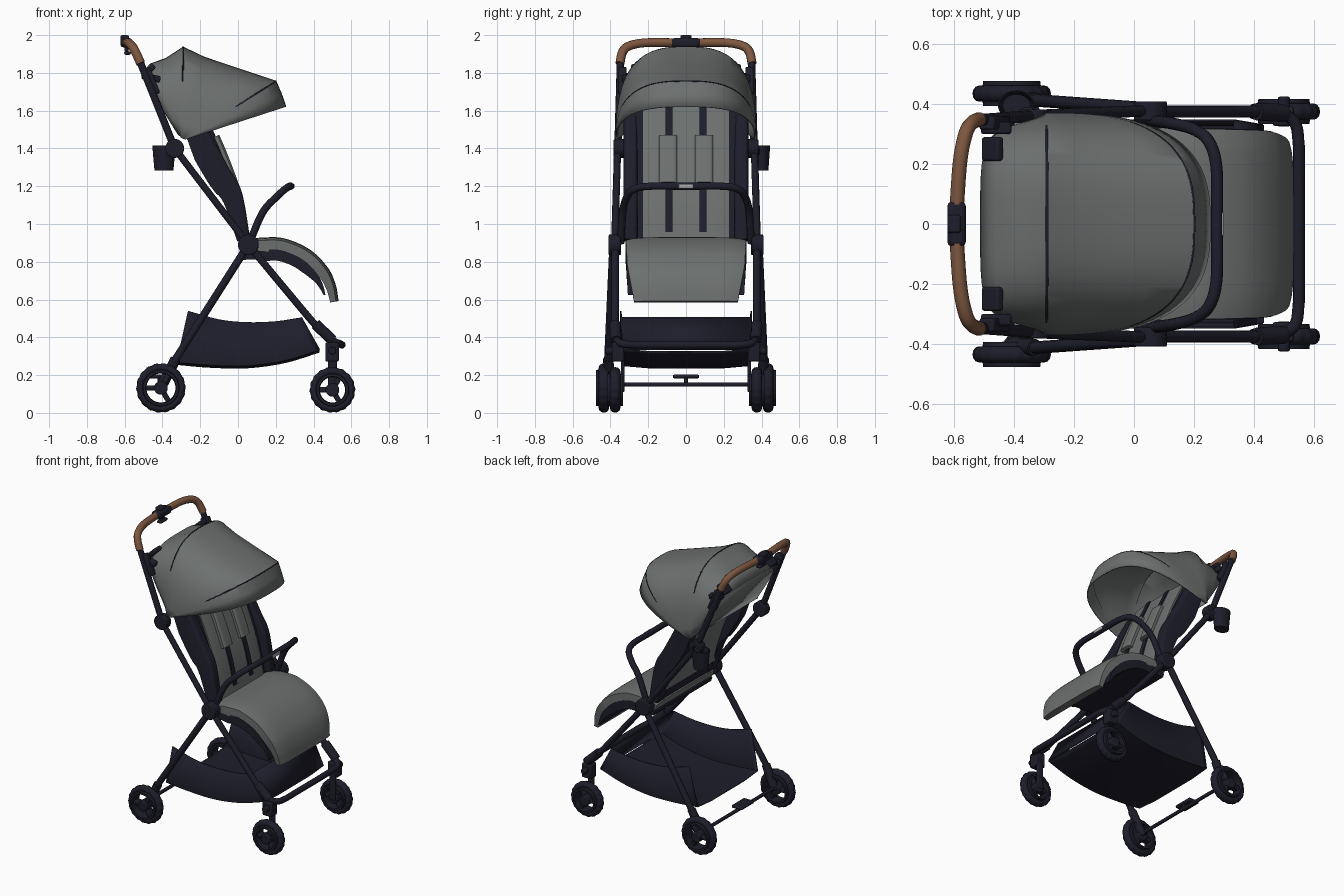
import bpy, bmesh, math
from math import sin, cos, pi, copysign
from mathutils import Vector

if "Cube" in bpy.data.objects:
    bpy.data.objects.remove(bpy.data.objects["Cube"])


def material(name, rgb):
    m = bpy.data.materials.new(name)
    m.use_nodes = True
    m.diffuse_color = (*rgb, 1)
    m.node_tree.nodes["Principled BSDF"].inputs["Base Color"].default_value = (*rgb, 1)
    return m


DARK = material("dark navy", (0.0125, 0.0125, 0.024))
GREY = material("grey fabric", (0.15, 0.162, 0.157))
BROWN = material("brown leather", (0.205, 0.095, 0.05))
SILVER = material("silver", (0.45, 0.45, 0.46))


def finish(o, name, mat, angle=40):
    o.name = name
    o.data.materials.clear()
    o.data.materials.append(mat)
    bpy.ops.object.select_all(action='DESELECT')
    o.select_set(True)
    bpy.context.view_layer.objects.active = o
    bpy.ops.object.shade_smooth_by_angle(angle=math.radians(angle))
    return o


def smooth(pts, n=6):
    """Rounded path through a few points."""
    p = [Vector(q) for q in pts]
    p = [2 * p[0] - p[1]] + p + [2 * p[-1] - p[-2]]
    out = []
    for a, b, c, d in zip(p, p[1:], p[2:], p[3:]):
        for i in range(n):
            t = i / n
            out.append(0.5 * (2 * b + (c - a) * t + (2 * a - 5 * b + 4 * c - d) * t * t
                              + (3 * b - a - 3 * c + d) * t ** 3))
    return out + [p[-2]]


def taper(vals, f):
    """Value at fraction f along evenly spaced values."""
    k = f * (len(vals) - 1)
    i = min(int(k), len(vals) - 2)
    return vals[i] + (vals[i + 1] - vals[i]) * (k - i)


def loft(name, rows, mat, ring=False, loop=False, caps=False, thick=0):
    """Skin over rows of points; ring closes each row, loop joins last row to first."""
    bm = bmesh.new()
    g = [[bm.verts.new(p) for p in r] for r in rows]
    n, m = len(g), len(g[0])
    for i in range(n if loop else n - 1):
        for j in range(m if ring else m - 1):
            a, b = g[i], g[(i + 1) % n]
            bm.faces.new((a[j], a[(j + 1) % m], b[(j + 1) % m], b[j]))
    if caps:
        bm.faces.new(g[0])
        bm.faces.new(g[-1])
    bmesh.ops.recalc_face_normals(bm, faces=bm.faces)
    me = bpy.data.meshes.new(name)
    bm.to_mesh(me)
    bm.free()
    o = bpy.data.objects.new(name, me)
    bpy.context.collection.objects.link(o)
    if thick:
        s = o.modifiers.new("thickness", 'SOLIDIFY')
        s.thickness, s.offset = thick, 0
    return finish(o, name, mat)


def slab(name, path, width, thick, mat, y=0, crown=0, sink=0):
    """Padded strip along an x-z path; half width and thickness taper along it."""
    ts = [i / 8 - 1 for i in range(17)]
    rows = []
    for i, p in enumerate(path):
        f = i / (len(path) - 1)
        d = (path[min(i + 1, len(path) - 1)] - path[max(i - 1, 0)]).normalized()
        nrm = Vector((-d.y, d.x))
        w, h = taper(width, f), taper(thick, f)
        row = []
        for t, dep in [(t, sink + crown * t ** 6) for t in ts] + [(t, sink + h) for t in ts[::-1]]:
            q = p - nrm * dep
            row.append((q.x, y + w * t, q.y))
        rows.append(row)
    return loft(name, rows, mat, ring=True, caps=True)


def tube(name, pts, r, mat):
    cu = bpy.data.curves.new(name, 'CURVE')
    cu.dimensions, cu.bevel_depth, cu.bevel_resolution, cu.use_fill_caps = '3D', r, 3, True
    s = cu.splines.new('POLY')
    s.points.add(len(pts) - 1)
    for sp, p in zip(s.points, pts):
        sp.co = (*p, 1)
    o = bpy.data.objects.new(name, cu)
    bpy.context.collection.objects.link(o)
    bpy.ops.object.select_all(action='DESELECT')
    o.select_set(True)
    bpy.context.view_layer.objects.active = o
    bpy.ops.object.convert(target='MESH')
    return finish(bpy.context.object, name, mat)


def box(name, loc, size, mat, tilt=0, bevel=0.008):
    bpy.ops.mesh.primitive_cube_add(size=1, location=loc, rotation=(0, tilt, 0))
    o = bpy.context.object
    for v in o.data.vertices:
        v.co *= Vector(size)
    b = o.modifiers.new("bevel", 'BEVEL')
    b.width, b.segments = bevel, 2
    return finish(o, name, mat)


def lathe(name, profile, c, mat, steps=40, groove=0):
    """Revolve a closed (radius, y) profile about a y axis through c."""
    rows = []
    for k in range(steps):
        a, cut = 2 * pi * k / steps, groove * (k // 2 % 2)
        rows.append([(c[0] + (r - cut) * cos(a), c[1] + y, c[2] + (r - cut) * sin(a))
                     for r, y in profile])
    return loft(name, rows, mat, ring=True, loop=True)


def disc(name, c, r, depth, mat):
    bpy.ops.mesh.primitive_cylinder_add(vertices=32, radius=r, depth=depth, location=c,
                                        rotation=(pi / 2, 0, 0))
    b = bpy.context.object.modifiers.new("bevel", 'BEVEL')
    b.width, b.segments, b.limit_method = 0.006, 2, 'ANGLE'
    return finish(bpy.context.object, name, mat)


def both(pts):
    """Complete a half path with its mirror across y = 0."""
    return pts + [Vector((p.x, -p.y, p.z)) for p in pts[::-1]]


def wheel(name, c, R):
    w = 0.027
    tyre = [(R - 0.022 + 0.022 * cos(a), w * sin(a)) for a in [2 * pi * i / 12 for i in range(12)]]
    lathe(name + "_tyre", tyre, c, DARK, steps=72, groove=0.003)
    lathe(name + "_rim", [(R - 0.05, -0.042), (R - 0.036, -0.042), (R - 0.03, 0),
                          (R - 0.036, 0.042), (R - 0.05, 0.042), (R - 0.054, 0)], c, DARK)
    disc(name + "_hub", c, 0.036, 0.085, DARK)
    for k in range(3):
        a = pi + k * 2 * pi / 3
        m = R * 0.36
        box(f"{name}_spoke_{k + 1}", (c[0] + m * cos(a), c[1], c[2] + m * sin(a)),
            (R * 0.55, 0.05, 0.028), DARK, tilt=-a)


# Frame, wheels, joints and handle grips on both sides
for side, s in (("near", -1), ("far", 1)):
    wheel(side + "_rear_wheel", (-0.408, 0.435 * s, 0.132), 0.131)
    wheel(side + "_front_wheel", (0.5, 0.375 * s, 0.122), 0.121)
    tube(side + "_upper_tube", [(-0.515, 0.347 * s, 1.85), (-0.335, 0.36 * s, 1.4)], 0.02, DARK)
    tube(side + "_middle_tube", [(-0.335, 0.362 * s, 1.4), (0.055, 0.378 * s, 0.89)], 0.019, DARK)
    tube(side + "_rear_leg", [(0.055, 0.385 * s, 0.89), (-0.365, 0.415 * s, 0.23)], 0.021, DARK)
    tube(side + "_rear_foot", [(-0.33, 0.412 * s, 0.285), (-0.41, 0.4 * s, 0.13)], 0.028, DARK)
    tube(side + "_front_sleeve", [(0.41, 0.375 * s, 0.47), (0.5, 0.37 * s, 0.385)], 0.03, DARK)
    box(side + "_caster", (0.498, 0.36 * s, 0.322), (0.072, 0.065, 0.1), DARK)
    box(side + "_caster_fork", (0.5, 0.335 * s, 0.21), (0.046, 0.02, 0.2), DARK)
    disc(side + "_caster_knob", (0.5, 0.405 * s, 0.33), 0.02, 0.04, DARK)
    disc(side + "_fold_joint", (-0.335, 0.355 * s, 1.4), 0.05, 0.055, DARK)
    disc(side + "_main_joint", (0.055, 0.377 * s, 0.89), 0.055, 0.065, DARK)
    box(side + "_canopy_clamp", (-0.472, 0.25 * s, 1.81), (0.08, 0.08, 0.03), DARK, tilt=-0.8)
    box(side + "_clamp_arm", (-0.46, 0.32 * s, 1.775), (0.1, 0.04, 0.035), DARK, tilt=0.2)
    box(side + "_tube_collar", (-0.465, 0.337 * s, 1.755), (0.055, 0.045, 0.15), DARK, tilt=-0.38)
    tube(side + "_handle_grip", smooth([
        (-0.515, 0.35 * s, 1.85), (-0.542, 0.336 * s, 1.91), (-0.562, 0.3 * s, 1.943),
        (-0.58, 0.21 * s, 1.96), (-0.592, 0.05 * s, 1.96)]), 0.024, BROWN)

tube("front_legs_and_crossbar", both(smooth([
    (0.055, 0.375, 0.89), (0.3, 0.375, 0.595), (0.42, 0.375, 0.455), (0.5, 0.365, 0.385),
    (0.54, 0.33, 0.365), (0.55, 0.26, 0.36)])), 0.02, DARK)
tube("rear_axle", [(-0.41, -0.42, 0.15), (-0.41, 0.42, 0.15)], 0.012, DARK)
box("brake_pedal", (-0.44, 0, 0.193), (0.08, 0.14, 0.02), DARK)
box("brake_pedal_stem", (-0.415, 0, 0.172), (0.02, 0.02, 0.04), DARK, bevel=0.003)

# Handle centre
box("handle_centre", (-0.592, 0, 1.96), (0.062, 0.15, 0.05), DARK, bevel=0.015)
box("handle_button", (-0.6, 0, 1.985), (0.045, 0.06, 0.03), DARK)
box("handle_lever", (-0.585, 0, 1.905), (0.035, 0.08, 0.018), DARK)
box("handle_lever_stem", (-0.59, 0, 1.925), (0.02, 0.04, 0.04), DARK)

# Bumper bar
tube("bumper_bar", both(smooth([
    (0.06, 0.345, 0.9), (0.13, 0.335, 1.06), (0.2, 0.315, 1.14), (0.25, 0.275, 1.185),
    (0.275, 0.19, 1.2), (0.277, 0.03, 1.2)])), 0.02, DARK)
box("bumper_plate", (0.295, 0, 1.2), (0.008, 0.078, 0.022), SILVER, bevel=0.002)

# Seat and leg rest
seat = smooth([(0.0, 0.9), (0.06, 0.918), (0.125, 0.928), (0.245, 0.924), (0.38, 0.865),
               (0.475, 0.77), (0.517, 0.68), (0.533, 0.592)])
slab("seat_pad", seat, (0.32, 0.32, 0.312, 0.275), (0.05, 0.075, 0.07, 0.045), GREY, crown=0.015)
slab("seat_shell", seat[:-3], (0.32, 0.32, 0.308), (0.03, 0.06, 0.055, 0.01), DARK, sink=0.065)

# Backrest with bolsters and harness
back = smooth([(-0.2, 1.62), (-0.09, 1.38), (0.0, 1.13), (0.05, 0.9)], 12)
wing = smooth([(-0.2, 1.58), (-0.13, 1.45), (-0.05, 1.3), (0.02, 1.17), (0.065, 0.92)])
slab("backrest_panel", back, (0.23, 0.23), (0.04, 0.04), GREY, crown=0.01)
slab("backrest_shell", back, (0.29, 0.29), (0.03, 0.02), DARK, sink=0.02)
slab("backrest_rear_cover", [p for p in back if p.y > 0.98], (0.27, 0.27), (0.03, 0.03), GREY,
     sink=0.035)
for side, s in (("near", -1), ("far", 1)):
    slab(side + "_bolster", wing, (0.037, 0.037), (0.11, 0.14, 0.13, 0.07), DARK,
         y=0.293 * s, crown=0.02)
    slab(side + "_strap", [p for p in back if p.y > 0.94], (0.018, 0.018), (0.015, 0.015),
         DARK, y=0.09 * s, sink=-0.008)
    slab(side + "_shoulder_pad", [p for p in back if 1.2 < p.y < 1.47], (0.048, 0.048),
         (0.03, 0.03), GREY, y=0.095 * s, sink=-0.028, crown=0.01)

# Canopy: a fan of arched ribs about one pivot, squarer towards the back
pivot = Vector((-0.295, 1.442))
tips = [(-0.51, 1.79), (-0.465, 1.845), (-0.38, 1.876), (-0.29, 1.935), (-0.18, 1.882),
        (-0.045, 1.836), (0.08, 1.795), (0.2, 1.755), (0.228, 1.69), (0.252, 1.62)]


def rib(tip, width, power):
    pts = []
    for i in range(41):
        t = 0.005 + (pi - 0.01) * i / 40
        q = pivot + (Vector(tip) - pivot) * sin(t) ** power
        pts.append(Vector((q.x, copysign(width * abs(cos(t)) ** power, cos(t)), q.y)))
    return pts


ribs = [rib(t, 0.328 + 0.013 * min(i, 3), 0.45 + 0.09 * min(i, 3)) for i, t in enumerate(tips)]
loft("canopy", ribs, GREY, thick=0.008)
loft("canopy_back_panel", [(p, Vector((p.x, -p.y, p.z))) for p in ribs[0][:20]], GREY, thick=0.008)
tube("canopy_top_seam", ribs[3][7:-7], 0.005, DARK)
tube("canopy_flap_seam", ribs[7][6:-6], 0.005, DARK)

# Storage basket: flared sides, sagging floor, sloping front, open back
top = smooth([(-0.265, 0.54), (-0.1, 0.495), (0.05, 0.48), (0.2, 0.485), (0.335, 0.505)])
low = smooth([(-0.325, 0.27), (-0.15, 0.255), (0.05, 0.252), (0.25, 0.28), (0.43, 0.335)])
W, T = 0.33, 0.345
loft("basket", [[(p.x, y, p.y - sag) for p in c] for c, y, sag in (
    (top, -T, 0), (low, -W, 0), (low, -0.18, 0.012), (low, 0.18, 0.012), (low, W, 0), (top, T, 0))],
     DARK, thick=0.008)
loft("basket_front", [[(0.335, -T, 0.505), (0.335, T, 0.505)], [(0.43, -W, 0.335), (0.43, W, 0.335)]],
     DARK, thick=0.008)

# Cup holder
cup = [(0.0, 0), (0.05, 0), (0.062, 0.133), (0.057, 0.133), (0.046, 0.012), (0.0, 0.012)]
loft("cup_holder", [[(-0.392 + r * cos(a), 0.396 + 0.8 * r * sin(a), 1.282 + z) for r, z in cup]
                    for a in [2 * pi * k / 32 for k in range(32)]], DARK, loop=True)
box("cup_holder_arm", (-0.345, 0.37, 1.385), (0.06, 0.04, 0.04), DARK)
